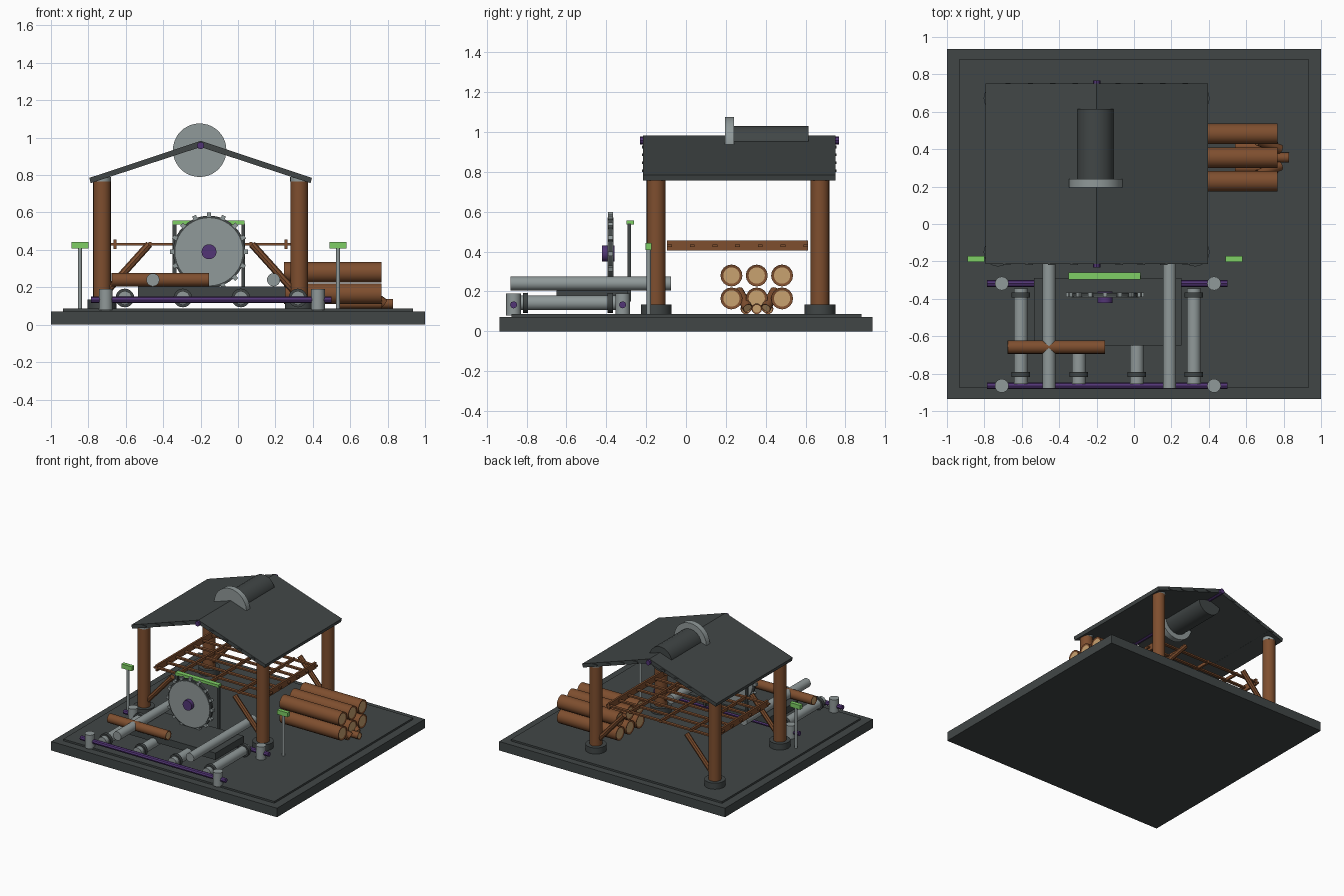
import bpy, bmesh, math
from mathutils import Vector, Matrix

if "Cube" in bpy.data.objects:
    bpy.data.objects.remove(bpy.data.objects["Cube"])


def mat(name, r, g, b):
    m = bpy.data.materials.new(name)
    m.diffuse_color = (r, g, b, 1)
    m.use_nodes = True
    m.node_tree.nodes["Principled BSDF"].inputs["Base Color"].default_value = m.diffuse_color
    return m


DARK = mat("dark slate", .053, .062, .062)
GREY = mat("light grey", .28, .32, .32)
BROWN = mat("bark brown", .21, .077, .028)
TAN = mat("cut wood tan", .58, .36, .16)
PURPLE = mat("purple", .085, .036, .18)
GREEN = mat("green", .21, .62, .13)


def finish(bm, name, *mats):
    bmesh.ops.recalc_face_normals(bm, faces=bm.faces)
    me = bpy.data.meshes.new(name)
    bm.to_mesh(me)
    bm.free()
    for m in mats:
        me.materials.append(m)
    ob = bpy.data.objects.new(name, me)
    bpy.context.collection.objects.link(ob)
    return ob


def box(name, m, x0, x1, y0, y1, z0, z1):
    bm = bmesh.new()
    bmesh.ops.create_cube(bm, size=1)
    for v in bm.verts:
        v.co = Vector((x0 if v.co.x < 0 else x1, y0 if v.co.y < 0 else y1, z0 if v.co.z < 0 else z1))
    return finish(bm, name, m)


def rod(name, m, p0, p1, r, n=20, cut_end=None):
    """Cylinder from p0 to p1; cut_end gives recessed end faces another colour."""
    p0, p1 = Vector(p0), Vector(p1)
    d = p1 - p0
    bm = bmesh.new()
    bmesh.ops.create_cone(bm, cap_ends=True, segments=n, radius1=r, radius2=r, depth=d.length)
    caps = [f for f in bm.faces if abs(f.normal.z) > .9]
    for f in bm.faces:
        f.smooth = f not in caps and n > 8
    for f in caps:
        for e in f.edges:
            e.smooth = False
    if cut_end:
        bmesh.ops.inset_individual(bm, faces=caps, thickness=r * .25, depth=0)
        for f in caps:
            f.material_index = 1
            f.smooth = False
            for v in f.verts:
                v.co.z -= math.copysign(.004, v.co.z)
    rot = Vector((0, 0, 1)).rotation_difference(d.normalized()).to_matrix().to_4x4()
    bm.transform(Matrix.Translation((p0 + p1) / 2) @ rot)
    return finish(bm, name, m, *([cut_end] if cut_end else []))


# Base slab and raised floor
box("base_slab", DARK, -1, 1, -.935, .935, 0, .072)
box("floor_plate", DARK, -.935, .935, -.875, .88, .07, .086)

# Shelter: posts, footings, caps and diagonal braces
CX = -.2
for s in (-1, 1):
    for y in (-.15, .672):
        x = CX + s * .527
        rod("post_footing", DARK, (x, y, .08), (x, y, .135), .077)
        rod("shelter_post", BROWN, (x, y, .1), (x, y, .775), .047)
        rod("post_cap", GREY, (x, y, .765), (x, y, .79), .048)
        rod("diagonal_brace", BROWN, (x, y, .15), (CX + s * .275, y, .43), .02, 8)

# Gabled roof: one chevron profile extruded along y
prof = [(-.595, .785), (0, .983), (.595, .785), (.588, .757), (0, .95), (-.588, .757)]
bm = bmesh.new()
rows = [[bm.verts.new((CX + x, y, z)) for x, z in prof] for y in (-.215, .75)]
for i in range(6):
    j = (i + 1) % 6
    bm.faces.new((rows[0][i], rows[0][j], rows[1][j], rows[1][i]))
for r in rows:
    for q in ((0, 1, 4, 5), (1, 2, 3, 4)):
        bm.faces.new([r[k] for k in q])
finish(bm, "gable_roof", DARK)
for s in (-1, 1):
    for t in (.12, .24, .36, .48):
        z = .9665 - t / 3 
        box("roof_batten", DARK, CX + s * t - .02, CX + s * t + .02, -.22, .755, z - .008, z + .006)
rod("ridge_bar", PURPLE, (CX, -.232, .958), (CX, .768, .958), .02, 8)

# Roof vent drum with flange
rod("vent_drum", DARK, (CX - .005, .23, .93), (CX - .005, .615, .93), .1)
rod("vent_flange", GREY, (CX - .005, .195, .933), (CX - .005, .24, .933), .143, 40)

# Drying rack hung between the posts
for x in (-.457, -.27, 0, .27, .457):
    edge = abs(x) > .4
    h = .025 if edge else .012
    box("rack_beam", BROWN, CX + x - .008, CX + x + .008, -.095, .612, .43 - h, .43 + h)
for i in range(7):
    y = -.083 + i * .114
    box("rack_slat", BROWN, CX - .48, CX + .48, y - .012, y + .012, .424, .436)

# Stacked logs
for y in (.228, .355, .482):
    for z in (.165, .28):
        rod("stacked_log", BROWN, (.245, y, z), (.768, y, z), .055, 16, TAN)

# Short offcuts beneath the stack
for y, x0, x1 in ((.3, .54, .77), (.355, .56, .83), (.412, .54, .77)):
    rod("offcut", BROWN, (x0, y, .113), (x1, y, .113), .027, 10, TAN)
for s in (-1, 1):
    rod("leaning_offcut", BROWN, (.78, .355 + s * .045, .115), (.66, .355 + s * .09, .2), .026, 10, TAN)

# Conveyor rollers with collars
for x in (-.605, -.295, .015, .32):
    rod("conveyor_roller", GREY, (x, -.855, .143), (x, -.345, .143), .037)
    for y in (-.805, -.38):
        rod("roller_collar", DARK, (x, y - .013, .143), (x, y + .013, .143), .05)

# Side rails and their end posts
for y in (-.865, -.318):
    rod("side_rail", PURPLE, (-.785, y, .133), (.5, y, .133), .018, 8)
    for x in (-.707, .428):
        rod("rail_post", GREY, (x, y, .08), (x, y, .19), .037, 16)

# Saw bed and long feed tubes
box("saw_bed", DARK, -.535, .255, -.65, -.29, .15, .205)
for x in (-.455, .19):
    rod("feed_tube", GREY, (x, -.88, .24), (x, -.075, .24), .035)
rod("feed_log", BROWN, (-.675, -.658, .24), (-.155, -.658, .24), .036, 16, TAN)

# Saw blade: dark rim, light disc, teeth and hub
SX, SZ = -.155, .39
rod("blade_rim", DARK, (SX, -.388, SZ), (SX, -.37, SZ), .193, 40)
rod("blade_disc", GREY, (SX, -.393, SZ), (SX, -.365, SZ), .18, 40)
rod("blade_hub", PURPLE, (SX, -.422, SZ), (SX, -.36, SZ), .04)
for i in range(16):
    t = box("blade_tooth", GREY, -.011, .011, -.391, -.367, .186, .209)
    t.matrix_world = Matrix.Translation((SX, 0, SZ)) @ Matrix.Rotation(i * math.tau / 16, 4, 'Y')

# Guard frame behind the blade
for x in (-.34, .028):
    box("guard_post", DARK, x - .01, x + .01, -.293, -.275, .15, .54)
box("guard_top", GREEN, -.35, .035, -.298, -.26, .535, .556)

# Green marker posts
for x in (-.845, .535):
    rod("marker_pole", GREY, (x, -.187, .08), (x, -.187, .415), .011, 10)
    box("marker_plate", GREEN, x - .046, x + .046, -.202, -.172, .408, .443)
